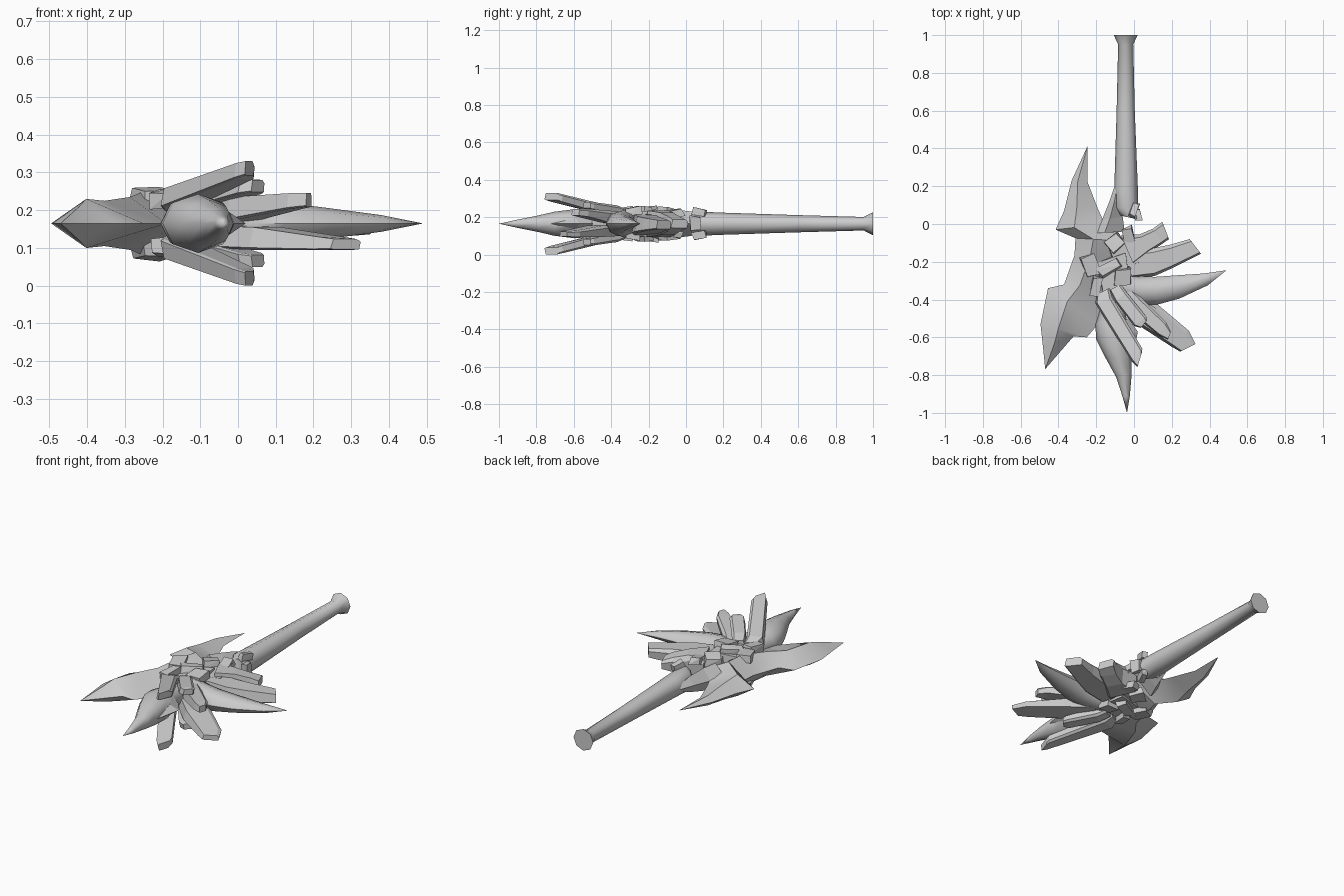
import bpy, bmesh, math, random
from mathutils import Matrix

MID = 0.165  # the weapon is nearly symmetric about this height
DIAMOND = [(0, 0), (.38, 1), (1, 0), (.38, -1)]
CRYSTAL = [(0, -.8), (.1, 1), (.85, 1), (1, .5), (.95, -1), (.1, -1)]
ROUND = [(.5 - .5 * math.cos(i * math.tau / 8), math.sin(i * math.tau / 8)) for i in range(8)]


def finish(name, bm, smooth=None):
    bmesh.ops.recalc_face_normals(bm, faces=bm.faces)
    me = bpy.data.meshes.new(name)
    bm.to_mesh(me)
    bm.free()
    ob = bpy.data.objects.new(name, me)
    bpy.context.collection.objects.link(ob)
    if smooth:
        bpy.ops.object.select_all(action='DESELECT')
        ob.select_set(True)
        bpy.context.view_layer.objects.active = ob
        bpy.ops.object.shade_smooth_by_angle(angle=math.radians(smooth))
    return ob


def loft(name, stations, profile, smooth=None, flip=False):
    """Stations: (left x, left y, right x, right y, middle z, half height)."""
    bm = bmesh.new()
    rings = []
    for lx, ly, rx, ry, z, h in stations:
        ring = []
        for u, v in profile:
            zz = z + v * h
            ring.append(bm.verts.new((lx + (rx - lx) * u, ly + (ry - ly) * u,
                                      2 * MID - zz if flip else zz)))
        rings.append(ring)
    n = len(profile)
    for a, b in zip(rings, rings[1:]):
        for i in range(n):
            bm.faces.new((a[i], a[(i + 1) % n], b[(i + 1) % n], b[i]))
    bm.faces.new(rings[0])
    bm.faces.new(rings[-1])
    bmesh.ops.remove_doubles(bm, verts=bm.verts, dist=0.0008)
    return finish(name, bm, smooth)


def pair(name, stations):
    loft(name + "_upper", stations, CRYSTAL)
    loft(name + "_lower", stations, CRYSTAL, flip=True)


# octagonal handle with flared pommel and a broken lower end
loft("handle", [
    (-.107, 1, .019, 1, MID, .062),
    (-.084, .95, -.004, .95, MID, .036),
    (-.092, .6, .004, .6, MID, .046),
    (-.104, .2, .020, .2, MID, .059),
    (-.107, .09, .022, .08, MID, .064),
    (-.075, .045, .030, .022, MID, .055)], ROUND, 50)

# fin joining the handle to the blade
loft("handle_fin", [
    (-.100, .21, -.07, .20, MID, .01),
    (-.130, .12, -.06, .12, MID, .045),
    (-.170, .02, -.06, .04, MID, .065),
    (-.22, -.05, -.05, -.04, MID, .075)], DIAMOND)

# double-pointed blade with a raised ridge
loft("blade", [
    (-.245, .415, -.245, .415, MID, 0),
    (-.330, .230, -.245, .220, MID, .028),
    (-.370, .070, -.195, .090, MID, .048),
    (-.415, -.030, -.155, .000, MID, .062),
    (-.310, -.075, -.060, -.090, MID, .085),
    (-.315, -.165, -.100, -.200, MID, .092),
    (-.370, -.320, -.150, -.330, MID, .070),
    (-.455, -.340, -.190, -.530, MID, .060),
    (-.495, -.530, -.250, -.600, MID, .065),
    (-.482, -.650, -.320, -.595, MID, .045),
    (-.470, -.768, -.470, -.768, MID, 0)], DIAMOND, 40)

# curved side horn
loft("side_horn", [
    (-.10, -.40, -.08, -.25, MID, .075),
    (.050, -.43, .02, -.275, MID, .066),
    (.130, -.425, .11, -.28, MID, .056),
    (.240, -.395, .25, -.270, MID, .040),
    (.390, -.325, .37, -.262, MID, .022),
    (.490, -.245, .49, -.245, MID, 0)], ROUND, 50)

# curved front horn with a side tooth
loft("front_horn", [
    (-.15, -.36, -.06, -.36, MID, .05),
    (-.205, -.53, -.04, -.50, MID, .07),
    (-.200, -.61, -.012, -.58, MID, .078),
    (-.150, -.71, -.012, -.70, MID, .064),
    (-.095, -.81, -.012, -.79, MID, .042),
    (-.062, -.91, -.022, -.91, MID, .020),
    (-.037, -1.0, -.037, -1.0, MID, 0)], ROUND, 50)
loft("front_horn_tooth", [
    (-.09, -.52, -.03, -.50, MID, .05),
    (-.05, -.60, .020, -.57, MID, .03),
    (-.01, -.72, -.01, -.72, MID, 0)], DIAMOND)

# crystals fanned around the core
pair("front_crystal", [
    (-.195, -.37, -.130, -.34, .218, .022),
    (-.205, -.42, -.115, -.39, .232, .026),
    (-.010, -.73, .044, -.66, .304, .021),
    (.018, -.757, .042, -.68, .311, .019)])
pair("inner_crystal", [
    (-.13, -.35, -.07, -.32, .225, .02),
    (-.10, -.41, -.04, -.36, .238, .025),
    (.000, -.54, .065, -.49, .262, .019),
    (.035, -.55, .070, -.51, .264, .016)])
loft("middle_crystal", [
    (-.09, -.38, -.03, -.32, .195, .030),
    (-.03, -.46, .05, -.40, .203, .032),
    (.130, -.59, .170, -.52, .224, .021),
    (.180, -.612, .195, -.57, .227, .018)], CRYSTAL)
loft("long_crystal", [
    (-.09, -.42, -.01, -.34, .130, .030),
    (.030, -.54, .130, -.43, .125, .030),
    (.200, -.65, .290, -.565, .112, .018),
    (.245, -.676, .325, -.635, .110, .014)], CRYSTAL)
loft("back_crystal", [
    (-.01, -.29, -.04, -.14, .160, .055),
    (.110, -.275, .090, -.130, .160, .045),
    (.200, -.235, .190, -.110, .160, .036),
    (.355, -.158, .295, -.080, .160, .024)], CRYSTAL)
loft("short_crystal", [
    (.00, -.22, -.07, -.06, MID, .07),
    (.080, -.150, .030, -.055, MID, .06),
    (.150, -.105, .100, -.025, MID, .04),
    (.185, -.080, .150, .012, MID, .022)], CRYSTAL)

# rough shards packed in the core and at the broken handle end
random.seed(4)


def shard(name, x, y, z, rx, ry, rz, turn, tilt=0):
    bm = bmesh.new()
    bmesh.ops.create_cube(bm, size=1.7)
    for v in bm.verts:
        v.co *= random.uniform(.75, 1.1)
    m = (Matrix.Translation((x, y, z)) @ Matrix.Rotation(math.radians(turn), 4, 'Z')
         @ Matrix.Rotation(math.radians(tilt), 4, 'X') @ Matrix.Diagonal((rx, ry, rz, 1)))
    bmesh.ops.transform(bm, matrix=m, verts=bm.verts)
    bmesh.ops.convex_hull(bm, input=bm.verts)
    finish(name, bm)


shard("core", -.11, -.28, MID, .10, .13, .082, 10)
shard("core_back", -.05, -.16, MID, .09, .10, .072, 20)
for side, tag in ((1, "upper"), (-1, "lower")):
    for i, (x, y, h, rx, ry, t, tilt) in enumerate([
            (-.20, -.33, .066, .03, .06, -10, 8), (-.13, -.23, .074, .08, .035, 30, -8),
            (-.06, -.28, .066, .05, .05, 0, 10), (-.10, -.10, .066, .055, .05, 40, -10),
            (-.03, -.06, .055, .035, .05, 15, 12), (-.23, -.22, .072, .05, .07, 20, 5),
            (.00, .075, .062, .022, .045, -20, -12)]):
        shard(f"shard_{tag}_{i + 1}", x, y, MID + side * h, rx, ry, .025, t, side * tilt)
shard("handle_shard", .018, .05, MID, .025, .04, .05, 10)
